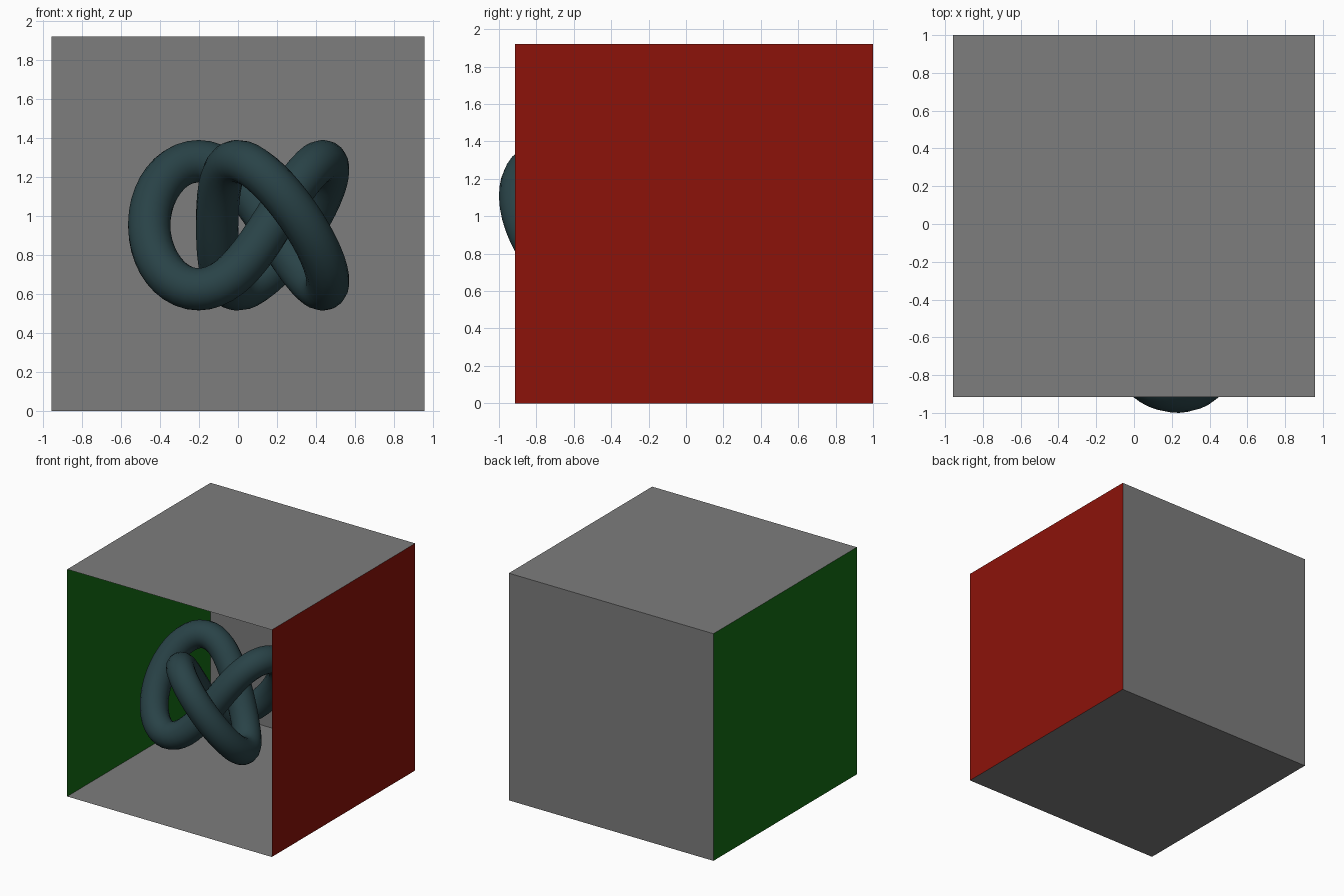
import bpy
from math import sin, cos, pi

if "Cube" in bpy.data.objects:
    bpy.data.objects.remove(bpy.data.objects["Cube"])

X, Y0, Y1, H = 0.957, -0.915, 1.0, 1.92
GREY = (0.205, 0.205, 0.205)


def colour(ob, name, rgb):
    mat = bpy.data.materials.new(name)
    mat.diffuse_color = (*rgb, 1)
    mat.use_nodes = True
    mat.node_tree.nodes["Principled BSDF"].inputs["Base Color"].default_value = mat.diffuse_color
    ob.data.materials.append(mat)


def panel(name, corners, rgb=GREY):
    me = bpy.data.meshes.new(name)
    me.from_pydata(corners, [], [(0, 1, 2, 3)])
    ob = bpy.data.objects.new(name, me)
    bpy.context.collection.objects.link(ob)
    colour(ob, name + "_paint", rgb)
    return ob


# Open-fronted room made of single-sheet walls, normals facing inwards
panel("floor", [(-X, Y0, 0), (X, Y0, 0), (X, Y1, 0), (-X, Y1, 0)])
panel("ceiling", [(-X, Y0, H), (-X, Y1, H), (X, Y1, H), (X, Y0, H)])
panel("back_wall", [(-X, Y1, 0), (X, Y1, 0), (X, Y1, H), (-X, Y1, H)])
panel("right_wall", [(X, Y0, 0), (X, Y0, H), (X, Y1, H), (X, Y1, 0)], (0.265, 0.006, 0.003))
panel("left_wall", [(-X, Y0, 0), (-X, Y1, 0), (-X, Y1, H), (-X, Y0, H)], (0.007, 0.15, 0.007))

# Trefoil knot: round tube swept along a closed path
N = 120
C1, C2, C5 = 0.145, 0.358, 0.029
curve = bpy.data.curves.new("knot", 'CURVE')
curve.dimensions = '3D'
curve.bevel_depth = 0.11
curve.bevel_resolution = 6
path = curve.splines.new('POLY')
path.points.add(N - 1)
path.use_cyclic_u = True
for i, p in enumerate(path.points):
    t = 2 * pi * i / N
    p.co = (0.077 - C1 * cos(t) - C2 * cos(2 * t) - C5 * cos(5 * t),
            -0.399 - C1 * sin(t) + C2 * sin(2 * t) + C5 * sin(5 * t),
            0.952 + 0.328 * sin(3 * t), 1)
knot = bpy.data.objects.new("knot", curve)
bpy.context.collection.objects.link(knot)
bpy.context.view_layer.objects.active = knot
knot.select_set(True)
bpy.ops.object.convert(target='MESH')
knot = bpy.context.object
bpy.ops.object.shade_smooth()
knot.data.materials.clear()
colour(knot, "knot_paint", (0.022, 0.055, 0.063))
